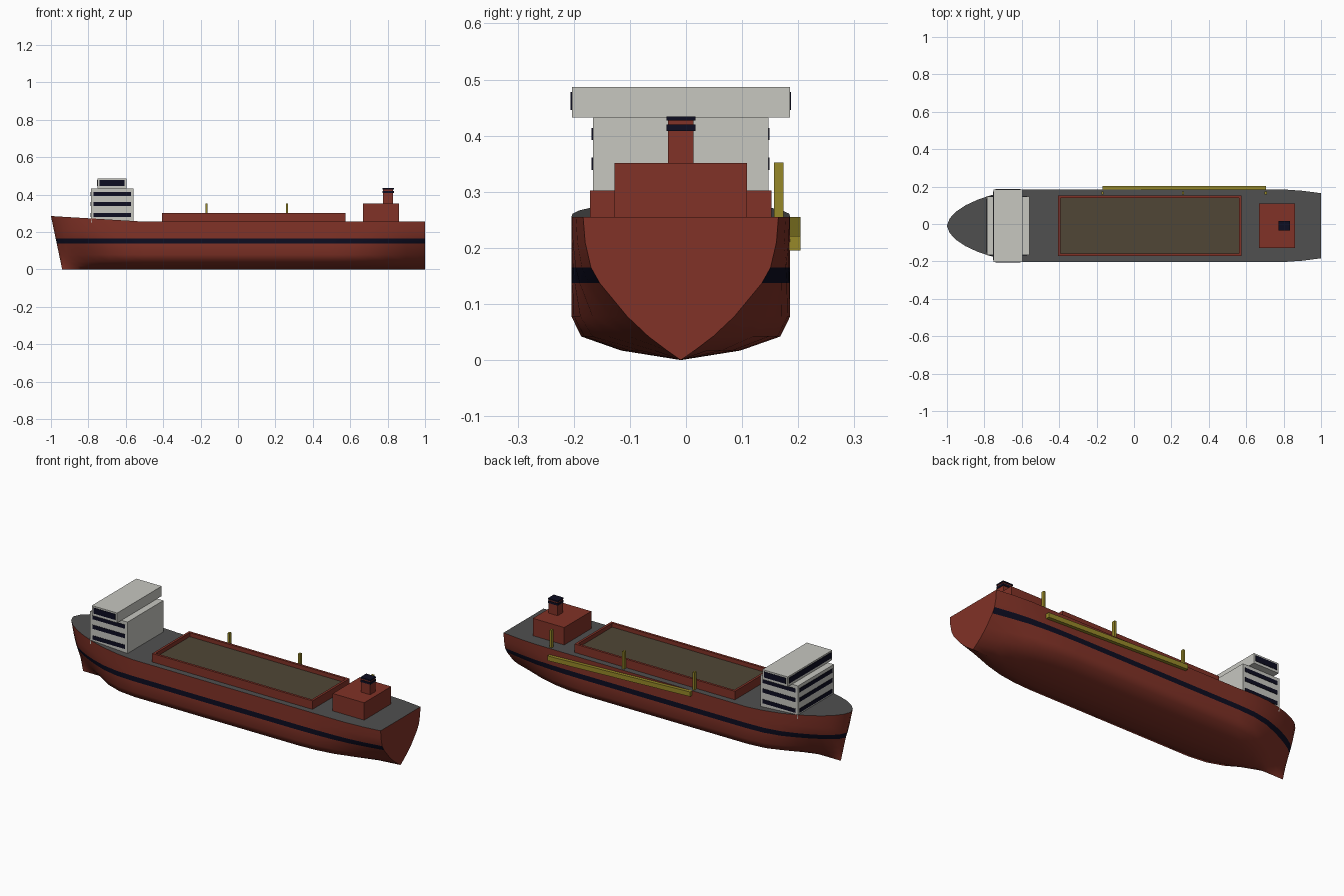
import bpy, bmesh
from mathutils import Vector

if "Cube" in bpy.data.objects:
    bpy.data.objects.remove(bpy.data.objects["Cube"])

CY = -0.0093  # hull centreline


def mat(name, rgb):
    m = bpy.data.materials.new(name)
    m.diffuse_color = (*rgb, 1)
    m.use_nodes = True
    m.node_tree.nodes["Principled BSDF"].inputs["Base Color"].default_value = m.diffuse_color
    return m


RED = mat("rust red", (0.22, 0.032, 0.02))
NAVY = mat("dark navy", (0.004, 0.004, 0.015))
GREY = mat("deck grey", (0.08, 0.08, 0.08))
WHITE = mat("off white", (0.57, 0.57, 0.53))
YELLOW = mat("dull yellow", (0.31, 0.25, 0.022))
SAND = mat("wet sand", (0.08, 0.061, 0.037))


def finish(bm, name, mats):
    bmesh.ops.recalc_face_normals(bm, faces=bm.faces)
    me = bpy.data.meshes.new(name)
    bm.to_mesh(me)
    bm.free()
    for m in mats:
        me.materials.append(m)
    ob = bpy.data.objects.new(name, me)
    bpy.context.collection.objects.link(ob)
    return ob


def box(name, x, y, z, m):
    """Box from (min, max) ranges."""
    bm = bmesh.new()
    bmesh.ops.create_cube(bm, size=1)
    for v in bm.verts:
        v.co = Vector([r[0] if c < 0 else r[1] for r, c in zip((x, y, z), v.co)])
    return finish(bm, name, [m])


# Hull: sections blended between a V shape and the full midship shape
LEVELS = [0, .017, .042, .078, .137, .165, .21, .255]
FULL = [0, .545, .91, 1, 1, 1, 1, 1]
VEE = [0, .14, .33, .55, .83, .92, .98, 1]
STATIONS = [  # x, deck half breadth, fullness
    (-1, .003, 0), (-.985, .04, 0), (-.95, .077, .05), (-.9, .11, .15),
    (-.84, .138, .35), (-.78, .159, .55), (-.7, .18, .78), (-.6, .193, .93),
    (-.5, .195, 1), (0, .195, 1), (.5, .195, 1), (.6, .195, .95), (.7, .195, .82),
    (.8, .194, .58), (.9, .187, .28), (1, .174, 0)]


def section(x, d, b):
    side = []
    for i, z in enumerate(LEVELS):
        if i == len(LEVELS) - 1:
            z += .03 * max(0, (-.5 - x) / .5)          # sheer at the bow
        vee = VEE[i] ** (1.5 if x < 0 else 1)
        rake = .06 * max(0, 1 - z / .285) * max(0, (-.6 - x) / .4)
        side.append((x + rake, d * (b * FULL[i] + (1 - b) * vee), z))
    port = [(px, CY - h, z) for px, h, z in reversed(side)]
    return port + [(px, CY + h, z) for px, h, z in side[1:]]


bm = bmesh.new()
rings = [[bm.verts.new(p) for p in section(*s)] for s in STATIONS]
n = len(rings[0])
for a, b in zip(rings, rings[1:]):
    for j in range(n):
        k = (j + 1) % n
        f = bm.faces.new((a[j], a[k], b[k], b[j]))
        zs = [f.verts[i].co.z for i in range(4)]
        if j == n - 1:
            f.material_index = 2                        # deck
        elif min(zs) > .13 and max(zs) < .17:
            f.material_index = 1                        # stripe
bm.faces.new(rings[0])
bm.faces.new(rings[-1])
hull = finish(bm, "hull", [RED, NAVY, GREY])
bpy.context.view_layer.objects.active = hull
hull.select_set(True)
bpy.ops.object.shade_smooth_by_angle(angle=0.87)
hull.select_set(False)


# Accommodation block and bridge with window bands on the sides and bow face
def window_band(name, x, y, z, inset):
    t = .002
    wx = (x[0] + inset, x[1] - inset)
    wy = (y[0] + inset, y[1] - inset)
    box(name + "_right", wx, (y[0] - t, y[0] + t), z, NAVY)
    box(name + "_left", wx, (y[1] - t, y[1] + t), z, NAVY)
    box(name + "_bow", (x[0] - t, x[0] + t), wy, z, NAVY)


HX, HY = (-.787, -.559), (-.166, .147)
box("accommodation", HX, HY, (.25, .432), WHITE)
for i, z in enumerate((.28, .339, .392)):
    window_band("cabin_windows_%d" % i, HX, HY, (z, z + .022), .014)
BX, BY = (-.751, -.596), (-.2035, .185)
box("bridge", BX, BY, (.432, .4866), WHITE)
window_band("bridge_windows", BX, BY, (.446, .478), .011)

# Cargo hopper: open coaming with sand inside
x0, x1, y0, y1, t = -.405, .575, -.171, .152, .013
bm = bmesh.new()
loops = []
for inset, z in ((0, .25), (0, .302), (t, .302), (t, .25)):
    loops.append([bm.verts.new(p) for p in (
        (x0 + inset, y0 + inset, z), (x1 - inset, y0 + inset, z),
        (x1 - inset, y1 - inset, z), (x0 + inset, y1 - inset, z))])
for a, b in zip(loops, loops[1:] + loops[:1]):
    for j in range(4):
        k = (j + 1) % 4
        bm.faces.new((a[j], a[k], b[k], b[j]))
finish(bm, "hopper_coaming", [RED])
box("hopper_sand", (x0 + t, x1 - t), (y0 + t, y1 - t), (.25, .28), SAND)

# Stern deckhouse and funnel
box("deckhouse", (.668, .86), (-.127, .109), (.25, .351), RED)
box("funnel", (.775, .83), (-.032, .0135), (.345, .43), RED)
for name, z in (("funnel_band", (.408, .42)), ("funnel_cap", (.427, .434))):
    box(name, (.772, .833), (-.035, .0165), z, NAVY)

# Suction pipe sloping down towards the stern, with three davits
pipe = box("suction_pipe", (-.168, .705), (.176, .204), (.229, .255), YELLOW)
for v in pipe.data.vertices:
    if v.co.x > 0:
        v.co.z -= .034
for i, x in enumerate((-.168, .262, .705)):
    box("davit_%d" % i, (x - .006, x + .006), (.157, .174), (.25, .352), YELLOW)
